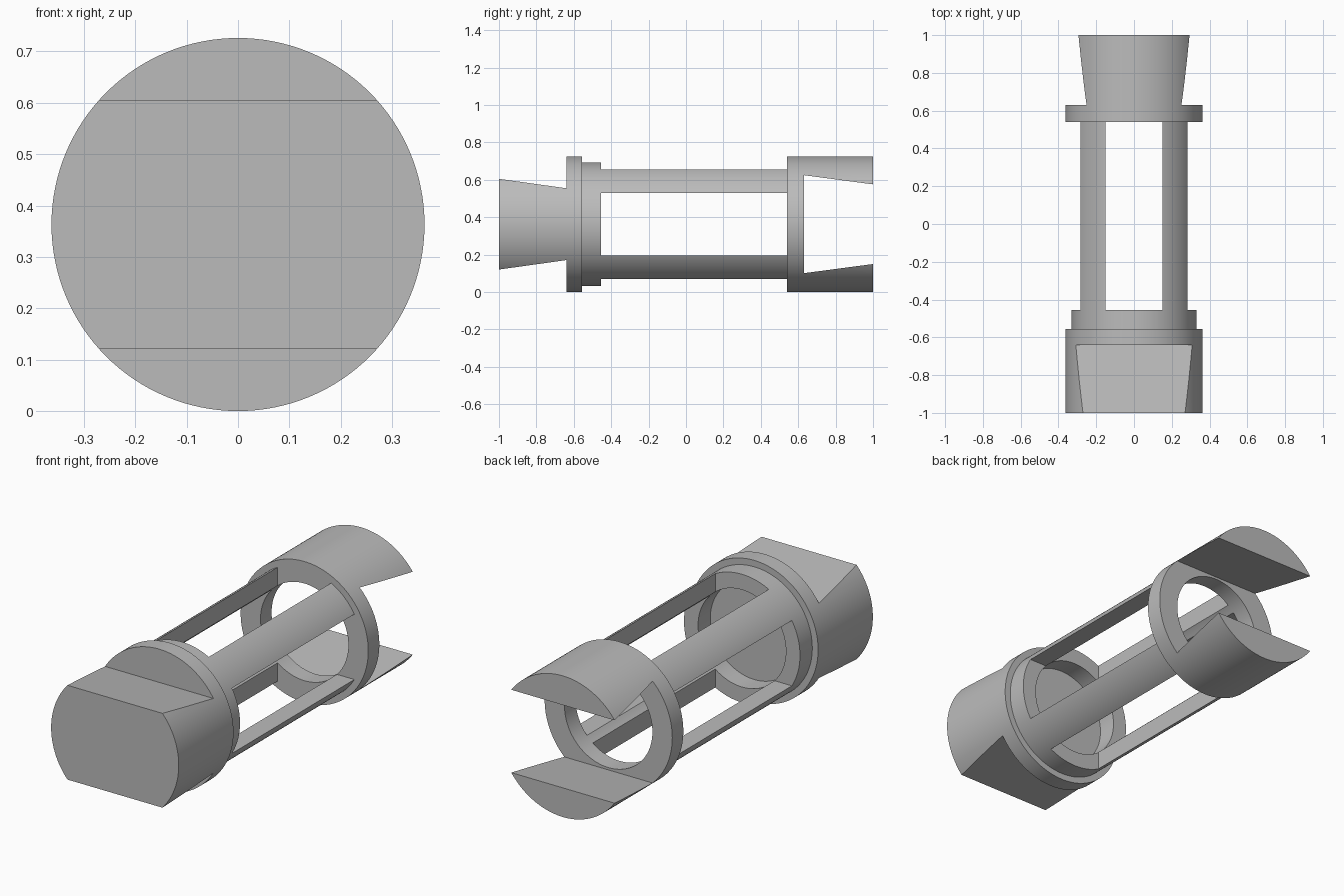
import bpy, bmesh, math
from mathutils import Vector

cube = bpy.data.objects.get("Cube")
if cube:
    bpy.data.objects.remove(cube)

SEGMENTS = 128
R = 0.363          # flange radius and height of the long axis
R_TUBE = 0.33      # collar and strut outer radius
R_BORE = 0.25      # bore radius
SLOT_X, SLOT_Z = 0.152, 0.168   # half widths of the slots between struts

grey = bpy.data.materials.new("plain grey")
grey.use_nodes = True
colour = (0.5, 0.5, 0.5, 1)
grey.diffuse_color = colour
grey.node_tree.nodes["Principled BSDF"].inputs["Base Color"].default_value = colour


def lathe(profile, closed):
    """Revolve (radius, y) points about the y axis; open profiles get end caps."""
    bm = bmesh.new()
    rings = []
    for r, y in profile:
        angles = [2 * math.pi * i / SEGMENTS for i in range(SEGMENTS)]
        rings.append([bm.verts.new((r * math.cos(a), y, r * math.sin(a))) for a in angles])
    pairs = list(zip(rings, rings[1:]))
    if closed:
        pairs.append((rings[-1], rings[0]))
    else:
        bm.faces.new(rings[0])
        bm.faces.new(rings[-1])
    for a, b in pairs:
        for i in range(SEGMENTS):
            j = (i + 1) % SEGMENTS
            bm.faces.new((a[i], a[j], b[j], b[i]))
    return bm


def cylinder(y0, y1):
    return lathe([(R, y0), (R, y1)], False)


def tube(r_out, y0, y1):
    return lathe([(r_out, y0), (r_out, y1), (R_BORE, y1), (R_BORE, y0)], True)


def cut(bm, point, normal):
    """Remove everything on the normal side of a plane and cap the opening."""
    geom = bm.verts[:] + bm.edges[:] + bm.faces[:]
    bmesh.ops.bisect_plane(bm, geom=geom, dist=1e-5, plane_co=point,
                           plane_no=normal, clear_outer=True)
    bmesh.ops.holes_fill(bm, edges=[e for e in bm.edges if e.is_boundary], sides=0)


def slope_normal(y0, h0, y1, h1):
    """Upward normal of a plane rising from (y0, h0) to (y1, h1)."""
    return Vector((0, h0 - h1, y1 - y0)).normalized()


def finish(bm, name, mirror=(False, False, False)):
    bmesh.ops.recalc_face_normals(bm, faces=bm.faces[:])
    mesh = bpy.data.meshes.new(name)
    bm.to_mesh(mesh)
    bm.free()
    mesh.materials.append(grey)
    obj = bpy.data.objects.new(name, mesh)
    bpy.context.collection.objects.link(obj)
    obj.location.z = R
    bpy.ops.object.select_all(action="DESELECT")
    obj.select_set(True)
    bpy.context.view_layer.objects.active = obj
    bpy.ops.object.shade_smooth_by_angle(angle=math.radians(25))
    if any(mirror):
        mod = obj.modifiers.new("Mirror", "MIRROR")
        mod.use_axis = mirror
        mod.use_mirror_merge = False


# Front dovetail plug, flat on top and bottom and flaring forward
plug = cylinder(-1, -0.64)
up = slope_normal(-1, 0.2425, -0.64, 0.192)
for side in (1, -1):
    cut(plug, (0, -1, 0.2425 * side), (0, up.y, up.z * side))
finish(plug, "front_dovetail")

# Front flange and its hollow collar
finish(cylinder(-0.64, -0.555), "front_flange")
finish(tube(R_TUBE, -0.555, -0.455), "front_collar")

# Four struts left over between the slots of a tube
strut = tube(R_TUBE, -0.455, 0.54)
cut(strut, (SLOT_X, 0, 0), (-1, 0, 0))
cut(strut, (0, 0, SLOT_Z), (0, 0, -1))
finish(strut, "struts", (True, False, True))

# Rear ring
finish(tube(R, 0.54, 0.63), "rear_ring")

# Rear pair of jaws that form the matching dovetail socket
jaw = cylinder(0.63, 1)
cut(jaw, (0, 0.63, 0.262), -slope_normal(0.63, 0.262, 1, 0.213))
finish(jaw, "rear_jaws", (False, False, True))
